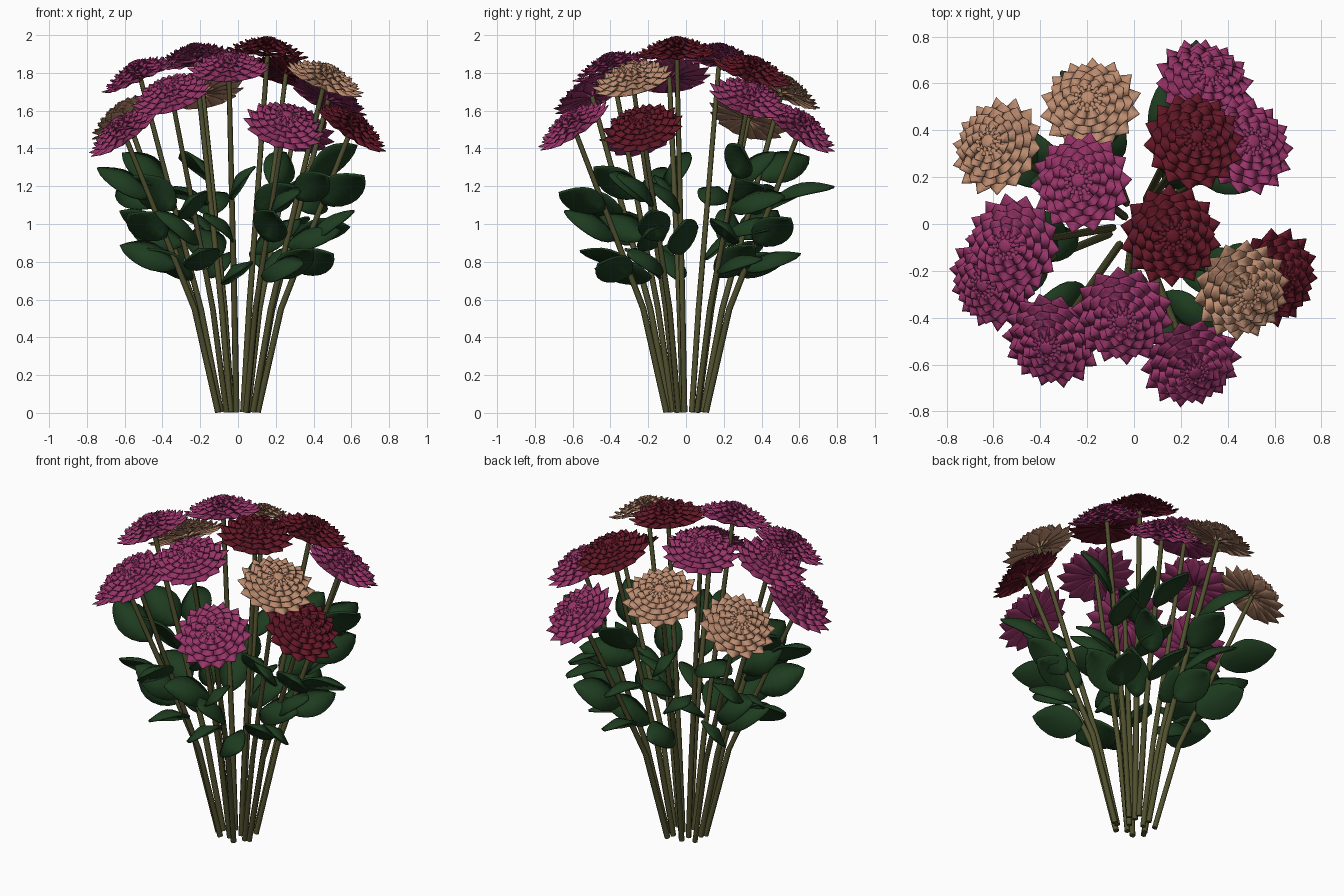
import bpy, math, random
from mathutils import Vector, Matrix

if "Cube" in bpy.data.objects:
    bpy.data.objects.remove(bpy.data.objects["Cube"])

random.seed(11)


def mat(name, rgb):
    m = bpy.data.materials.new(name)
    m.diffuse_color = (*rgb, 1)
    m.use_nodes = True
    m.node_tree.nodes["Principled BSDF"].inputs["Base Color"].default_value = m.diffuse_color
    return m


MATS = {
    'm': mat('magenta_petal', (0.31, 0.035, 0.14)),
    'r': mat('dark_red_petal', (0.125, 0.009, 0.02)),
    't': mat('tan_petal', (0.50, 0.26, 0.16)),
}
LEAF = mat('leaf_green', (0.013, 0.045, 0.014))
STEM = mat('stem_green', (0.08, 0.08, 0.028))


def make(name, verts, faces, material, thickness):
    me = bpy.data.meshes.new(name)
    me.from_pydata([tuple(v) for v in verts], [], faces)
    me.materials.append(material)
    me.polygons.foreach_set('use_smooth', [True] * len(me.polygons))
    ob = bpy.data.objects.new(name, me)
    bpy.context.collection.objects.link(ob)
    sol = ob.modifiers.new('thickness', 'SOLIDIFY')
    sol.thickness = thickness
    return ob


def add_strip(verts, faces, rows, tip):
    """Rows of (left, middle, right) points that close to a pointed tip."""
    n = len(verts)
    for r in rows:
        verts.extend(r)
    verts.append(tip)
    for i in range(len(rows) - 1):
        for j in range(2):
            a = n + 3 * i + j
            faces.append((a, a + 3, a + 4, a + 1))
    a = n + 3 * (len(rows) - 1)
    t = len(verts) - 1
    faces.extend([(a, t, a + 1), (a + 1, t, a + 2)])


# flower head: stacked rings of pointed, upturned petals over a shallow dome
PETALS = 14
RINGS = [(0.221, -0.024), (0.188, -0.002), (0.158, 0.015),
         (0.127, 0.029), (0.096, 0.041), (0.064, 0.049)]


def flower_head(name, pos, normal, material, spin):
    verts, faces = [], []
    for k, (R, z) in enumerate(RINGS):
        n = PETALS - 2 * (k // 2)
        r0 = 0.02 if k == 0 else R * 0.45
        for i in range(n):
            rot = Matrix.Rotation(2 * math.pi * (i + 0.5 * (k % 2)) / n, 3, 'Z')
            rows = []
            # (fraction along petal, half width, height above the tip)
            for f, wf, dz in ((0, 1.0, -0.012 if k == 0 else 0.004),
                              (0.4, 1.0, -0.008), (0.78, 1.0, -0.012),
                              (0.9, 0.4, -0.006)):
                r = r0 + (R - r0) * f
                w = r * math.tan(math.pi / n) * wf
                rows.append([rot @ Vector((r, -w, z + dz - 0.006 * wf)),
                             rot @ Vector((r, 0, z + dz + 0.005)),
                             rot @ Vector((r, w, z + dz - 0.006 * wf))])
            add_strip(verts, faces, rows, rot @ Vector((R, 0, z)))
    # central button
    n = len(verts)
    S = 12
    for r, z in ((0.036, 0.042), (0.03, 0.053), (0.016, 0.058)):
        for i in range(S):
            a = 2 * math.pi * i / S
            verts.append(Vector((r * math.cos(a), r * math.sin(a), z)))
    for j in range(2):
        for i in range(S):
            k = (i + 1) % S
            faces.append((n + j * S + i, n + j * S + k,
                          n + j * S + S + k, n + j * S + S + i))
    faces.append(tuple(n + 2 * S + i for i in range(S)))
    q = Vector((0, 0, 1)).rotation_difference(normal)
    M = Matrix.Translation(pos) @ q.to_matrix().to_4x4() @ Matrix.Rotation(spin, 4, 'Z')
    make(name, [M @ v for v in verts], faces, material, 0.004)


# stem: bent tube
def stem(name, pts):
    cu = bpy.data.curves.new(name, 'CURVE')
    cu.dimensions = '3D'
    cu.bevel_depth = 0.0165
    cu.bevel_resolution = 1
    cu.use_fill_caps = True
    sp = cu.splines.new('POLY')
    sp.points.add(len(pts) - 1)
    for p, c, rad in zip(sp.points, pts, (1.0, 1.0, 0.8)):
        p.co = (*c, 1)
        p.radius = rad
    cu.materials.append(STEM)
    bpy.context.collection.objects.link(bpy.data.objects.new(name, cu))


# leaf: broad pointed oval, cupped along the midrib, arching outwards
def add_leaf(verts, faces, base, azim, rise, roll, length, width):
    M = (Matrix.Translation(base) @ Matrix.Rotation(azim, 4, 'Z')
         @ Matrix.Rotation(-rise, 4, 'Y') @ Matrix.Rotation(roll, 4, 'X'))
    rows = []
    for f in (0, 0.1, 0.22, 0.36, 0.5, 0.64, 0.78, 0.9):
        w = max(0.008, 0.5 * width * math.sin(math.pi * f ** 0.9) ** 0.75)
        h = 0.16 * length * math.sin(math.pi * f)
        e = h - 0.4 * w
        rows.append([M @ Vector((f * length, -w, e)),
                     M @ Vector((f * length, 0, h)),
                     M @ Vector((f * length, w, e))])
    add_strip(verts, faces, rows, M @ Vector((length, 0, 0)))


FLOWERS = [
    ('r', 0.16, -0.05, 1.935), ('m', -0.23, 0.18, 1.90), ('m', -0.05, -0.40, 1.85),
    ('r', 0.26, 0.36, 1.83), ('m', -0.53, -0.09, 1.81), ('t', 0.47, -0.29, 1.79),
    ('m', -0.36, -0.51, 1.71), ('t', -0.19, 0.52, 1.73), ('m', 0.49, 0.34, 1.69),
    ('m', -0.62, -0.25, 1.51), ('m', 0.25, -0.61, 1.54), ('t', -0.60, 0.34, 1.59),
    ('m', 0.31, 0.62, 1.53), ('r', 0.615, -0.235, 1.53),
]

for i, (c, x, y, z) in enumerate(FLOWERS, 1):
    pos = Vector((x, y, z))
    normal = (pos - Vector((0, 0, 0.62))).normalized()
    flower_head(f'flower_head_{i}', pos, normal, MATS[c], i * 0.7)

    low = Vector((x * 0.17, y * 0.17, 0.004))
    mid = Vector((x * 0.37, y * 0.37, 0.55))
    top = pos - normal * 0.02
    stem(f'stem_{i}', [low, mid, top])

    # leaves alternate left and right of the outward direction
    az = math.atan2(y, x)
    verts, faces = [], []
    heights = [0.74, 0.92, 1.1] if math.hypot(x, y) > 0.3 else [0.85, 1.1]
    if i in (4, 5, 8, 9):
        heights.append(1.24)
    for j, h in enumerate(heights):
        h += random.uniform(-0.04, 0.04)
        base = mid.lerp(top, (h - mid.z) / (top.z - mid.z))
        side = 1 if (i + j) % 2 else -1
        add_leaf(verts, faces, base, az + side * random.uniform(0.15, 0.6),
                 random.uniform(0.15, 0.65), side * random.uniform(0.3, 0.9),
                 random.uniform(0.29, 0.34), random.uniform(0.18, 0.21))
    make(f'leaves_{i}', verts, faces, LEAF, 0.012)
